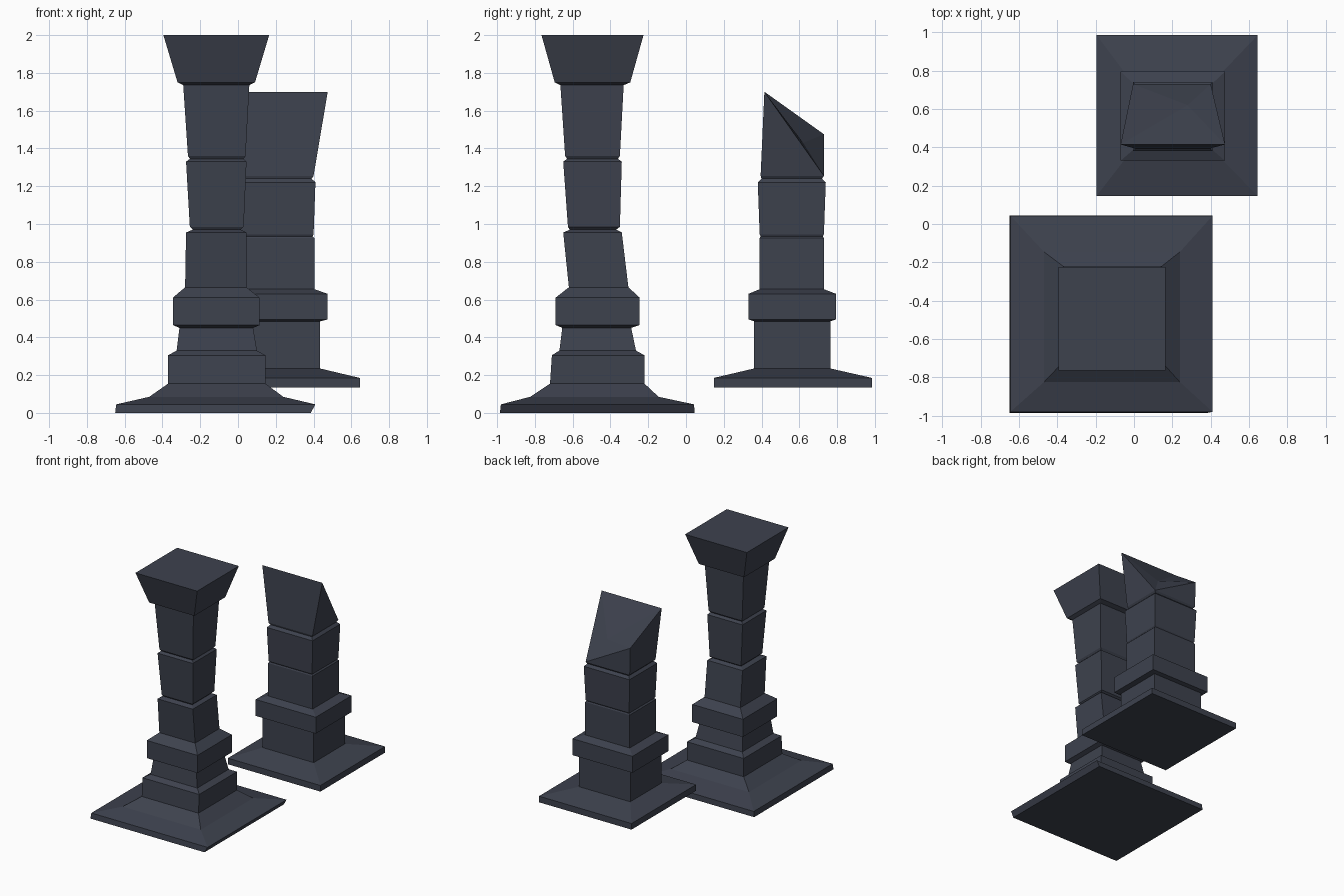
import bpy

cube = bpy.data.objects.get("Cube")
if cube:
    bpy.data.objects.remove(cube, do_unlink=True)

stone = bpy.data.materials.new("dark_slate_stone")
stone.use_nodes = True
colour = (0.047, 0.054, 0.076, 1)
stone.diffuse_color = colour
stone.node_tree.nodes["Principled BSDF"].inputs["Base Color"].default_value = colour


def make(name, verts, faces):
    mesh = bpy.data.meshes.new(name)
    mesh.from_pydata(verts, [], faces)
    mesh.materials.append(stone)
    obj = bpy.data.objects.new(name, mesh)
    bpy.context.collection.objects.link(obj)
    return obj


def corners(ring):
    z, x0, x1, y0, y1 = ring
    return [(x0, y0, z), (x1, y0, z), (x1, y1, z), (x0, y1, z)]


def section(name, rings, bottom=False, top=False):
    """Loft a square section through rings of (z, x min, x max, y min, y max)."""
    verts = [v for r in rings for v in corners(r)]
    faces = []
    for i in range(len(rings) - 1):
        a = 4 * i
        for k in range(4):
            n = (k + 1) % 4
            faces.append((a + k, a + n, a + n + 4, a + k + 4))
    if bottom:
        faces.append((3, 2, 1, 0))
    if top:
        a = 4 * (len(rings) - 1)
        faces.append((a, a + 1, a + 2, a + 3))
    return make(name, verts, faces)


# Tall pillar: rings shared between neighbouring parts
plinth_top = (.155, -.37, .145, -.72, -.22)
collar_low = (.45, -.31, .08, -.655, -.29)
collar_top = (.665, -.28, .045, -.62, -.305)
joint_low = (.97, -.24, .015, -.615, -.37)
joint_high = (1.345, -.255, .03, -.63, -.36)
neck = (1.735, -.29, .06, -.665, -.33)

section("tall_pillar_base", [
    (0, -.65, .385, -.985, .045), (.045, -.645, .41, -.98, .043),
    (.085, -.47, .24, -.825, -.145), plinth_top], bottom=True)
section("tall_pillar_plinth", [
    plinth_top, (.305, -.37, .145, -.71, -.22),
    (.33, -.325, .10, -.67, -.265), collar_low])
section("tall_pillar_collar", [
    collar_low, (.465, -.345, .115, -.69, -.245),
    (.61, -.345, .115, -.69, -.245), collar_top])
section("tall_pillar_lower_shaft", [
    collar_top, (.955, -.275, .045, -.65, -.34), joint_low])
section("tall_pillar_middle_shaft", [
    joint_low, (.985, -.255, .03, -.625, -.35),
    (1.33, -.275, .045, -.65, -.34), joint_high])
section("tall_pillar_upper_shaft", [
    joint_high, (1.36, -.265, .04, -.64, -.35), neck])
section("tall_pillar_capital", [
    neck, (1.75, -.32, .09, -.695, -.295),
    (2, -.395, .165, -.765, -.225)], top=True)

# Broken pillar
foot = (.235, -.03, .435, .36, .765)
band_low = (.485, -.03, .435, .36, .765)
band_top = (.655, 0, .405, .39, .73)
seam = (.935, .01, .395, .395, .725)
groove = (1.24, .015, .39, .40, .72)
stump = (1.255, 0, .40, .395, .73)

section("broken_pillar_base", [
    (.135, -.195, .645, .147, .985), (.185, -.195, .645, .147, .985), foot],
    bottom=True)
section("broken_pillar_plinth", [foot, band_low])
section("broken_pillar_collar", [
    band_low, (.495, -.07, .475, .33, .795),
    (.63, -.07, .475, .33, .795), band_top])
section("broken_pillar_lower_shaft", [band_top, (.925, 0, .405, .39, .73), seam])
section("broken_pillar_middle_shaft", [
    seam, (.945, .005, .4, .39, .73), (1.22, -.005, .41, .38, .74), groove, stump])

# Snapped top: front edge stays high, back right corner is broken away
front_left, front_right, back_left, notch = 4, 5, 6, 7
make("broken_pillar_top",
     corners(stump) + [(-.07, .415, 1.7), (.475, .415, 1.7),
                       (-.005, .73, 1.475), (.28, .62, 1.43)],
     [(0, 1, front_right, front_left),
      (1, 2, front_right),
      (2, 3, back_left),
      (3, 0, front_left, back_left),
      (front_right, 2, notch),
      (2, back_left, notch),
      (front_left, front_right, notch),
      (front_left, notch, back_left)])
